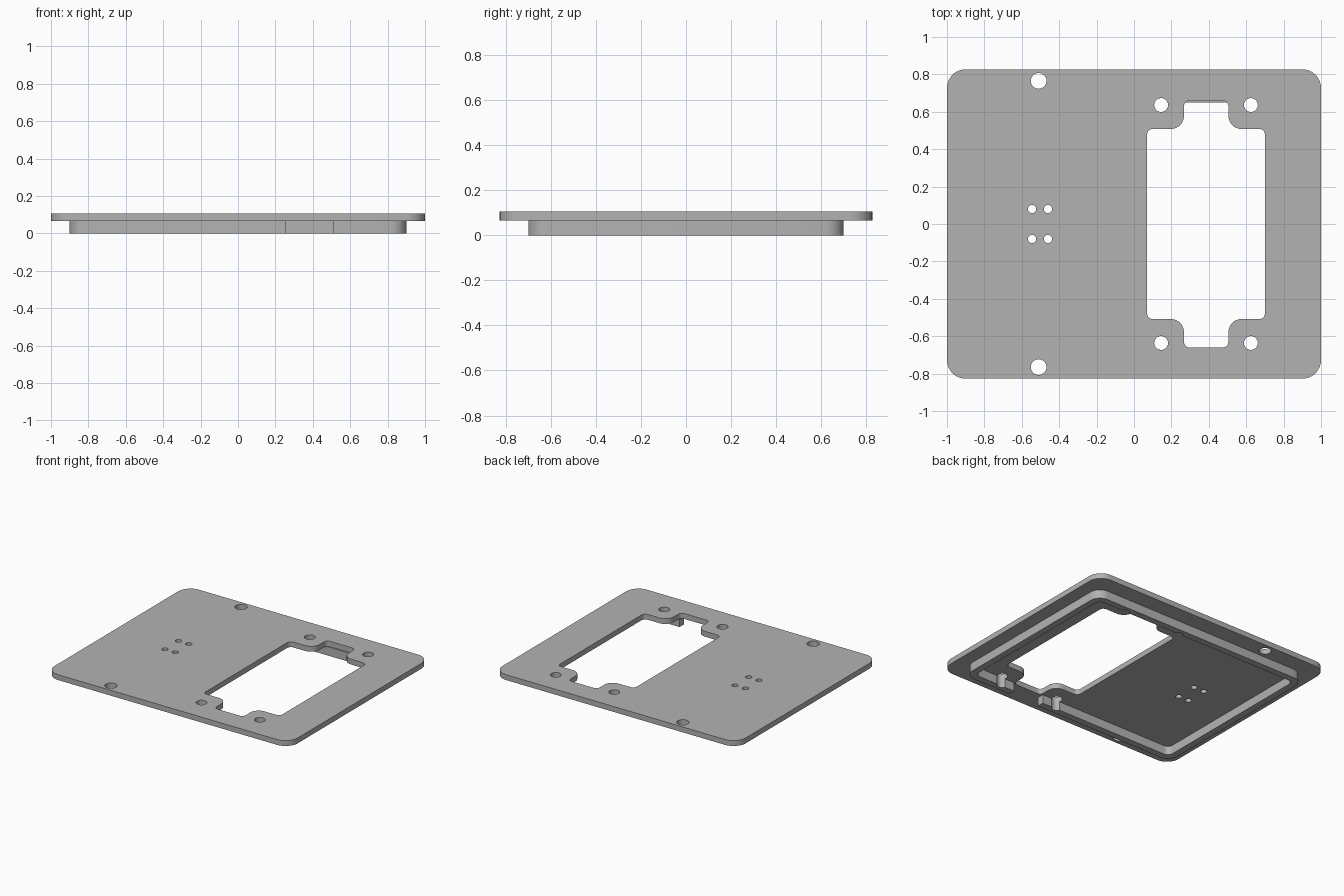
import bpy, bmesh, math
from mathutils import Vector

if "Cube" in bpy.data.objects:
    bpy.data.objects.remove(bpy.data.objects["Cube"])

grey = bpy.data.materials.new("plain grey")
grey.diffuse_color = (0.45, 0.45, 0.45, 1)
grey.use_nodes = True
grey.node_tree.nodes["Principled BSDF"].inputs["Base Color"].default_value = grey.diffuse_color


def rounded(corners, steps=8):
    """Outline from (x, y, radius) corners, each replaced by a fillet arc."""
    out = []
    n = len(corners)
    for i, (x, y, r) in enumerate(corners):
        p = Vector((x, y))
        a = (Vector(corners[i - 1][:2]) - p).normalized()
        b = (Vector(corners[(i + 1) % n][:2]) - p).normalized()
        if r == 0:
            out.append(p)
            continue
        c = p + (a + b) * r          # square corners only
        for k in range(steps + 1):
            t = k / steps * math.pi / 2
            out.append(c - b * r * math.cos(t) - a * r * math.sin(t))
    return out


def box(x0, x1, y0, y1, r):
    return rounded([(x0, y0, r), (x1, y0, r), (x1, y1, r), (x0, y1, r)])


def circle(x, y, r, n=32):
    return [Vector((x + r * math.cos(2 * math.pi * k / n),
                    y + r * math.sin(2 * math.pi * k / n))) for k in range(n)]


def prism(name, outline, z0, z1):
    bm = bmesh.new()
    face = bm.faces.new([bm.verts.new((p.x, p.y, z0)) for p in outline])
    top = bmesh.ops.extrude_face_region(bm, geom=[face])["geom"]
    bmesh.ops.translate(bm, vec=(0, 0, z1 - z0),
                        verts=[v for v in top if isinstance(v, bmesh.types.BMVert)])
    bmesh.ops.recalc_face_normals(bm, faces=bm.faces)
    me = bpy.data.meshes.new(name)
    bm.to_mesh(me)
    bm.free()
    me.materials.append(grey)
    ob = bpy.data.objects.new(name, me)
    bpy.context.collection.objects.link(ob)
    return ob


def select(ob):
    bpy.ops.object.select_all(action='DESELECT')
    ob.select_set(True)
    bpy.context.view_layer.objects.active = ob


def cut(ob, outlines):
    for o in outlines:
        cutter = prism("cutter", o, -0.1, 0.2)
        cutter.hide_render = True
        mod = ob.modifiers.new("cut", 'BOOLEAN')
        mod.operation, mod.solver, mod.object = 'DIFFERENCE', 'EXACT', cutter
        select(ob)
        bpy.ops.object.modifier_apply(modifier=mod.name)
        bpy.data.objects.remove(cutter)
    select(ob)
    bpy.ops.object.shade_smooth_by_angle(angle=math.radians(30))


# Window with a narrow tab at each end
X0, X1, T0, T1 = 0.07, 0.70, 0.267, 0.505
Y, YT, s, b = 0.508, 0.66, 0.03, 0.07
window = rounded([
    (X0, -Y, s), (T0, -Y, b), (T0, -YT, s), (T1, -YT, s), (T1, -Y, b), (X1, -Y, s),
    (X1, Y, s), (T1, Y, b), (T1, YT, s), (T0, YT, s), (T0, Y, b), (X0, Y, s)])

# Holes: four beside the window, two at the edges, four small ones
mount_holes = [circle(x, y, 0.037) for x in (0.145, 0.625) for y in (-0.636, 0.636)]
edge_holes = [circle(-0.51, y, 0.042) for y in (-0.765, 0.765)]
small_holes = [circle(x, y, 0.022) for x in (-0.545, -0.46) for y in (-0.08, 0.08)]

# Top plate
plate = prism("top_plate", box(-1, 1, -0.827, 0.827, 0.1), 0.065, 0.105)
cut(plate, [window] + mount_holes + edge_holes + small_holes)

# Rim under the plate, open at the front and grooved by the mounting holes
rim = prism("lower_rim", box(-0.9, 0.9, -0.7, 0.7, 0.08), 0, 0.065)
cut(rim, [box(-0.85, 0.85, -0.65, 0.65, 0.04),
          box(0.257, 0.508, -0.8, -0.6, 0)] + mount_holes)
